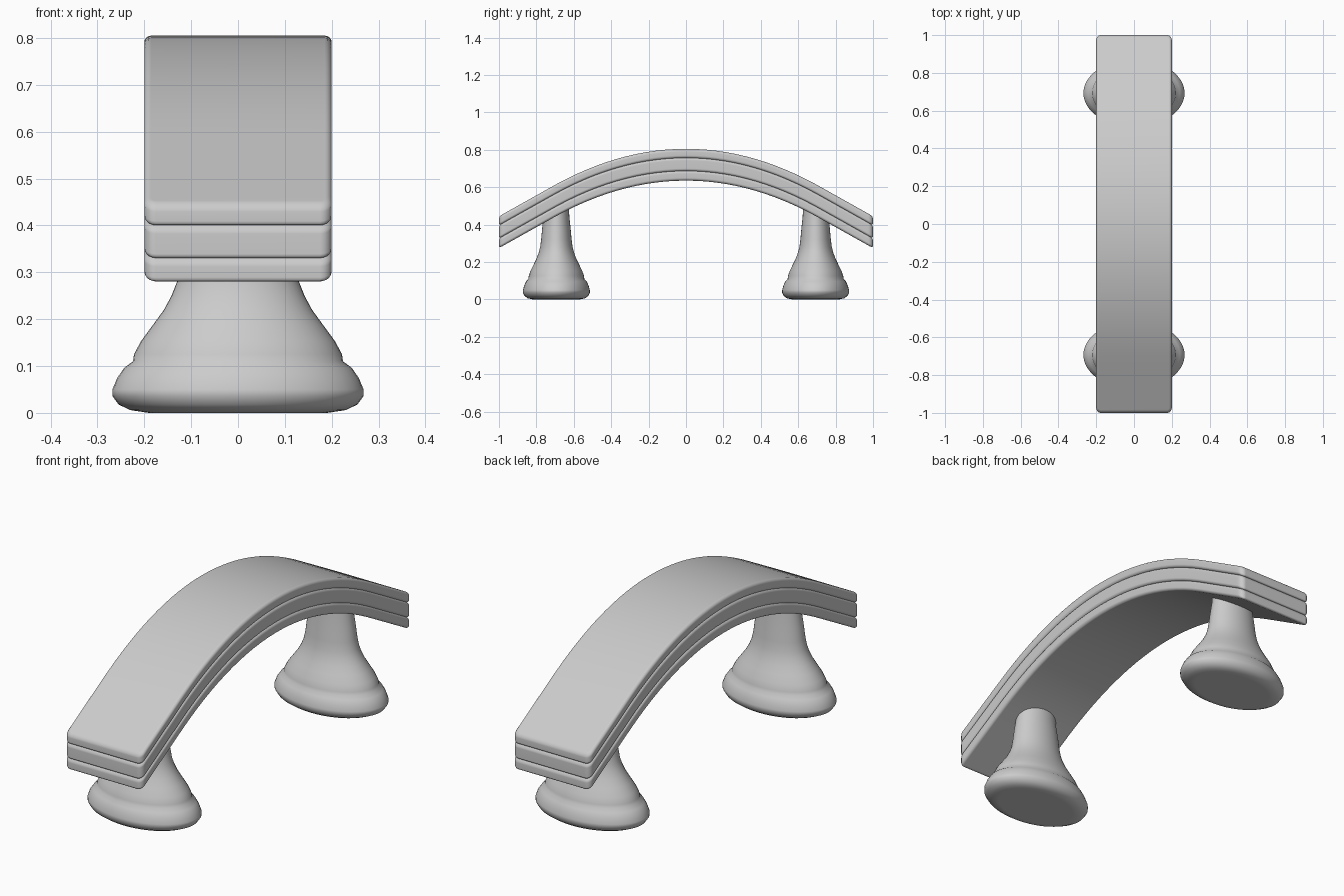
import bpy
import bmesh
import math

cube = bpy.data.objects.get("Cube")
if cube:
    bpy.data.objects.remove(cube, do_unlink=True)

grey = bpy.data.materials.new("satin grey")
grey.use_nodes = True
grey.diffuse_color = (0.6, 0.6, 0.6, 1)
grey.node_tree.nodes["Principled BSDF"].inputs["Base Color"].default_value = (0.6, 0.6, 0.6, 1)


def finish(bm, name, angle):
    """Turn the bmesh into a smooth-shaded grey object."""
    bmesh.ops.recalc_face_normals(bm, faces=bm.faces[:])
    mesh = bpy.data.meshes.new(name)
    bm.to_mesh(mesh)
    bm.free()
    mesh.materials.append(grey)
    obj = bpy.data.objects.new(name, mesh)
    bpy.context.collection.objects.link(obj)
    bpy.ops.object.select_all(action='DESELECT')
    obj.select_set(True)
    bpy.context.view_layer.objects.active = obj
    bpy.ops.object.shade_smooth_by_angle(angle=math.radians(angle))
    return obj


# Arch of the handle: a parabola that runs into straight ends
STRAIGHT_FROM, CURVE = 0.71, 0.394


def drop(y):
    y = abs(y)
    t = min(y, STRAIGHT_FROM)
    return CURVE * t * t + 2 * CURVE * t * (y - t)


def arched_layer(name, low, high):
    """A rounded slab, sliced along its length and bent down along the arch."""
    bm = bmesh.new()
    bmesh.ops.create_cube(bm, size=1)
    for v in bm.verts:
        v.co.x *= 0.4
        v.co.y *= 2
        v.co.z = low if v.co.z < 0 else high
    upright = [e for e in bm.edges if abs(e.verts[0].co.z - e.verts[1].co.z) > 0.01]
    bmesh.ops.bevel(bm, geom=upright, offset=0.025, segments=4, profile=0.5, affect='EDGES')
    rims = [e for e in bm.edges if abs(e.verts[0].co.z - e.verts[1].co.z) < 0.001]
    bmesh.ops.bevel(bm, geom=rims, offset=0.015, segments=4, profile=0.5, affect='EDGES')
    slices = 36
    for i in range(slices + 1):
        y = -0.96 + 1.92 * i / slices
        bmesh.ops.bisect_plane(bm, geom=bm.verts[:] + bm.edges[:] + bm.faces[:],
                               plane_co=(0, y, 0), plane_no=(0, 1, 0))
    for v in bm.verts:
        v.co.z -= drop(v.co.y)
    obj = finish(bm, name, 40)
    obj.modifiers.new("even shading", 'WEIGHTED_NORMAL').keep_sharp = True


arched_layer("lower_layer", 0.635, 0.688)
arched_layer("middle_layer", 0.685, 0.758)
arched_layer("upper_layer", 0.755, 0.805)

# Oval pedestal outline: radius across x, height
PEDESTAL = [(0.19, 0.0), (0.23, 0.006), (0.255, 0.018), (0.268, 0.036), (0.268, 0.05),
            (0.258, 0.074), (0.243, 0.096), (0.224, 0.11), (0.222, 0.125), (0.207, 0.153),
            (0.182, 0.187), (0.158, 0.22), (0.142, 0.25), (0.13, 0.28), (0.122, 0.32),
            (0.114, 0.38), (0.104, 0.44), (0.1, 0.5)]


def pedestal(name, y):
    """Sweep the outline around an ellipse and cap both ends."""
    bm = bmesh.new()
    sides = 48
    rings = []
    for r, z in PEDESTAL:
        turns = [math.tau * i / sides for i in range(sides)]
        rings.append([bm.verts.new((r * math.cos(a), y + r * 0.667 * math.sin(a), z)) for a in turns])
    for a, b in zip(rings, rings[1:]):
        for i in range(sides):
            j = (i + 1) % sides
            bm.faces.new((a[i], a[j], b[j], b[i]))
    bm.faces.new(rings[0])
    bm.faces.new(rings[-1])
    obj = finish(bm, name, 50)
    obj.modifiers.new("even shading", 'WEIGHTED_NORMAL').keep_sharp = True


pedestal("front_pedestal", -0.693)
pedestal("back_pedestal", 0.693)
